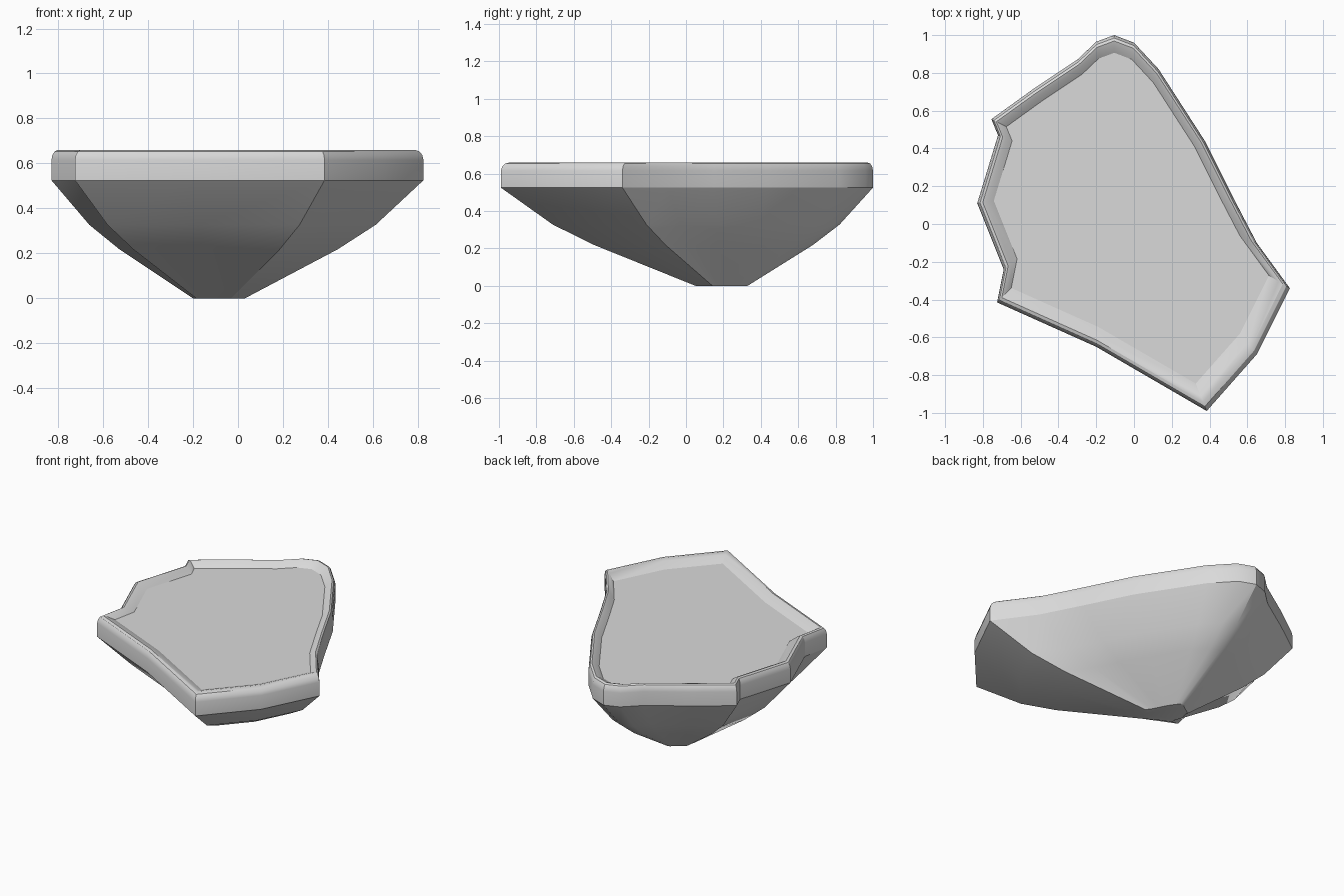
import bpy, bmesh, math

if "Cube" in bpy.data.objects:
    bpy.data.objects.remove(bpy.data.objects["Cube"])

# Plan outline of the rock, counter-clockwise from the rear tip
OUTLINE = [(-0.105, 1.0), (-0.20, 0.965), (-0.30, 0.87), (-0.54, 0.71),
           (-0.755, 0.555), (-0.72, 0.47), (-0.83, 0.11), (-0.69, -0.24),
           (-0.725, -0.415), (-0.20, -0.65), (0.385, -0.99), (0.65, -0.69),
           (0.825, -0.34), (0.65, -0.10), (0.52, 0.15), (0.375, 0.44),
           (0.13, 0.82), (0.0, 0.96)]
CX, CY = -0.098, 0.22   # point the outline shrinks towards

# (outline scale, height) from the small foot up over the lip to the floor
UNDERSIDE = [(0.14, 0.0), (0.587, 0.218), (0.77, 0.327), (1.0, 0.525)]
LIP = [(1.0, 0.525), (1.0, 0.615), (0.994, 0.638), (0.98, 0.654),
       (0.96, 0.66), (0.935, 0.653), (0.88, 0.627)]


def make_material(name, value):
    mat = bpy.data.materials.new(name)
    mat.diffuse_color = (value, value, value, 1)
    mat.use_nodes = True
    mat.node_tree.nodes["Principled BSDF"].inputs["Base Color"].default_value = mat.diffuse_color
    return mat


def build(name, profile, mat, cap_bottom=False, cap_top=False):
    """Skin scaled copies of the outline into one shell."""
    bm = bmesh.new()
    rings = [[bm.verts.new((CX + (x - CX) * s, CY + (y - CY) * s, z))
              for x, y in OUTLINE] for s, z in profile]
    n = len(OUTLINE)
    for a, b in zip(rings, rings[1:]):
        for i in range(n):
            j = (i + 1) % n
            bm.faces.new((a[i], a[j], b[j], b[i]))
    if cap_bottom:
        bm.faces.new(rings[0][::-1])
    if cap_top:
        bm.faces.new(rings[-1])
    mesh = bpy.data.meshes.new(name)
    bm.to_mesh(mesh)
    bm.free()
    mesh.materials.append(mat)
    obj = bpy.data.objects.new(name, mesh)
    bpy.context.collection.objects.link(obj)
    bpy.ops.object.select_all(action='DESELECT')
    obj.select_set(True)
    bpy.context.view_layer.objects.active = obj
    bpy.ops.object.shade_smooth_by_angle(angle=math.radians(30))
    return obj


stone = make_material("grey_stone", 0.7)

# Tapering rock underneath
build("rock_underside", UNDERSIDE, stone, cap_bottom=True)

# Rounded rim and the inner slope down to the floor
build("rounded_rim", LIP, stone)

# Flat recessed floor
build("flat_floor", LIP[-1:], stone, cap_top=True)
